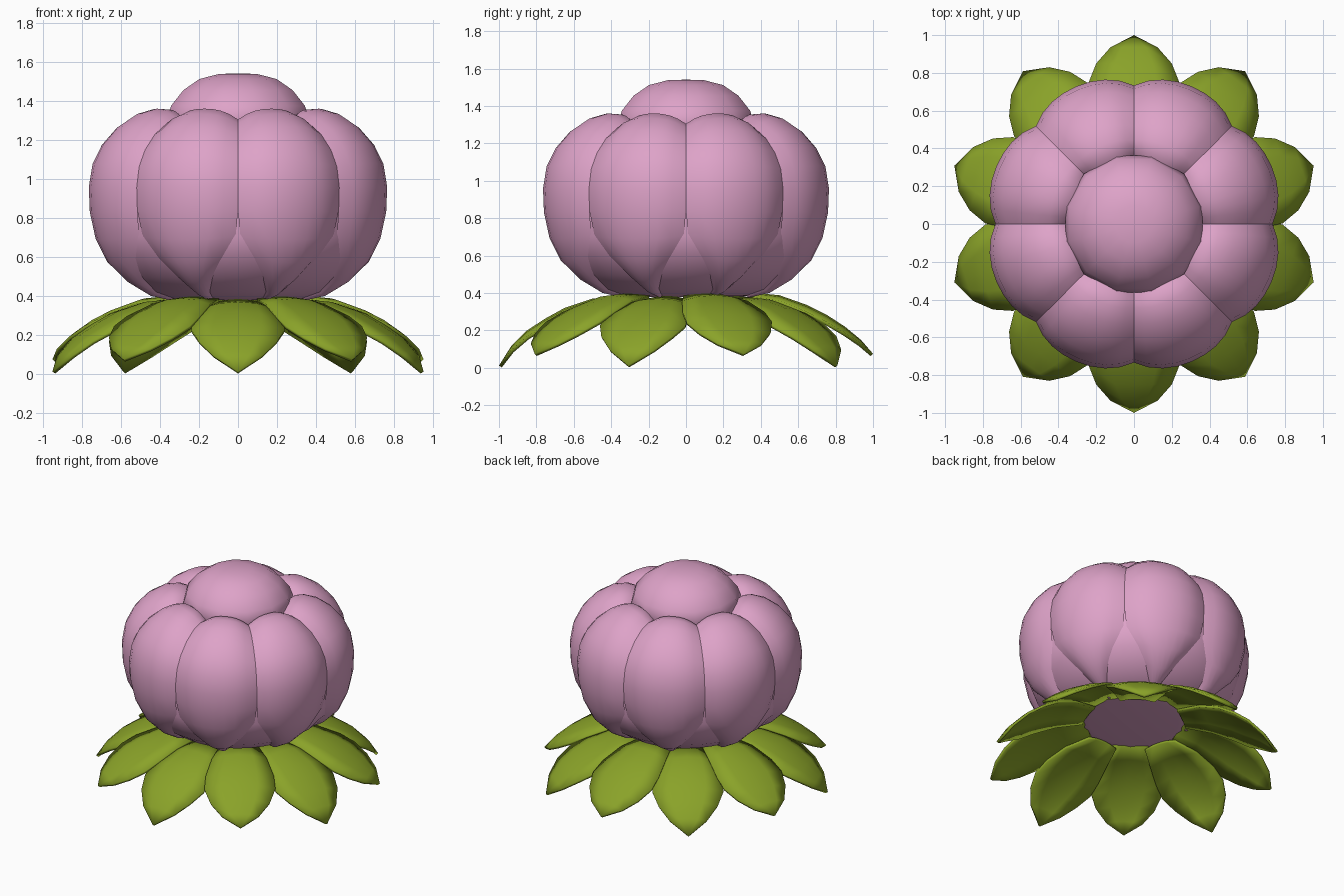
import bpy, bmesh, math
from mathutils import Vector

if "Cube" in bpy.data.objects:
    bpy.data.objects.remove(bpy.data.objects["Cube"])


def material(name, rgb):
    m = bpy.data.materials.new(name)
    m.diffuse_color = (*rgb, 1)
    m.use_nodes = True
    m.node_tree.nodes["Principled BSDF"].inputs["Base Color"].default_value = m.diffuse_color
    return m


PINK = material("petal pink", (0.73, 0.365, 0.58))
GREEN = material("leaf green", (0.255, 0.365, 0.022))


def grid_object(name, rows, mat, closed=False, flip=False, angle=40):
    """Skin a list of equal-length point rows."""
    bm = bmesh.new()
    vs = [[bm.verts.new(p) for p in row] for row in rows]
    n = len(rows[0])
    for i in range(len(rows) - 1):
        for j in range(n if closed else n - 1):
            k = (j + 1) % n
            q = [vs[i][j], vs[i + 1][j], vs[i + 1][k], vs[i][k]]
            bm.faces.new(q[::-1] if flip else q)
    bmesh.ops.remove_doubles(bm, verts=bm.verts, dist=0.0005)
    me = bpy.data.meshes.new(name)
    bm.to_mesh(me)
    bm.free()
    me.materials.append(mat)
    ob = bpy.data.objects.new(name, me)
    bpy.context.collection.objects.link(ob)
    bpy.ops.object.select_all(action='DESELECT')
    ob.select_set(True)
    bpy.context.view_layer.objects.active = ob
    bpy.ops.object.shade_smooth_by_angle(angle=math.radians(angle))
    return ob


def lathe(name, profile, seg, start=0.0):
    rows = [[(r * math.cos(start + math.tau * j / seg),
              r * math.sin(start + math.tau * j / seg), z) for j in range(seg)]
            for r, z in profile]
    return grid_object(name, rows, PINK, closed=True, flip=True)


# Ridge line of a petal (radius, height) from bottom to top
RIDGE = [(.36, .375), (.48, .40), (.60, .47), (.70, .57), (.755, .69), (.785, .83),
         (.79, .96), (.77, 1.08), (.72, 1.18), (.64, 1.27), (.54, 1.335),
         (.45, 1.36), (.38, 1.355), (.33, 1.32)]
# Half width in degrees and edge depth at each ridge point
HALF = [2, 5, 10, 15.5, 21.5] + [22.5] * 9
DEPTH = [.012, .022, .033, .042, .05] + [.052] * 9


def inset(i, d):
    """Ridge point i moved inward by d along the profile normal."""
    a = RIDGE[max(i - 1, 0)]
    b = RIDGE[min(i + 1, len(RIDGE) - 1)]
    t = Vector((b[0] - a[0], b[1] - a[1])).normalized()
    return RIDGE[i][0] - t.y * d, RIDGE[i][1] + t.x * d


# Eight outer petals, bulging between their seams
for k in range(8):
    mid = math.radians(22.5 + 45 * k)
    rows = []
    for i in range(len(RIDGE)):
        row = []
        for j in range(9):
            u = j / 4 - 1
            r, z = inset(i, (DEPTH[i] + .004) * abs(u) ** 2.4)
            a = mid + u * math.radians(HALF[i])
            row.append((r * math.cos(a), r * math.sin(a), z))
        rows.append(row)
    grid_object(f"outer_petal_{k + 1}", rows, PINK, flip=True)

# Inner bud, seen between the petal bases and from below
bud = [(0, .38), (.30, .38)]
bud += [inset(i, DEPTH[i] if i < 5 else .085) for i in range(11)]
bud += [(.3, 1.24), (0, 1.24)]
lathe("inner_bud", bud, 32)

# Domed centre
lathe("centre_dome", [(.34, 1.2), (.375, 1.31), (.355, 1.375), (.29, 1.455),
                      (.205, 1.512), (.10, 1.538), (0, 1.541)], 12, math.radians(15))

# Ten leaves below, alternating between a lower and an upper ring
WIDTH = [.12, .185, .23, .24, .20, .125, 0]
REACH = [.33, .50, .65, .75, .85, .935, 1.0]
HEIGHTS = {"lower": [.385, .37, .32, .265, .20, .115, .012],
           "upper": [.405, .388, .335, .285, .22, .15, .075]}
for k in range(10):
    ring = "lower" if k % 2 == 0 else "upper"
    a = math.radians(-90 + 36 * k)
    out, side = Vector((math.cos(a), math.sin(a), 0)), Vector((-math.sin(a), math.cos(a), 0))
    rows = []
    for r, w, z in zip(REACH, WIDTH, HEIGHTS[ring]):
        row = []
        for j in range(5):
            u = j / 2 - 1
            p = out * r + side * (w * u)
            p.z = z - .16 * w * u * u
            row.append(p)
        rows.append(row)
    leaf = grid_object(f"{ring}_leaf_{k // 2 + 1}", rows, GREEN)
    mod = leaf.modifiers.new("thickness", 'SOLIDIFY')
    mod.thickness = .018
    mod.offset = -1
